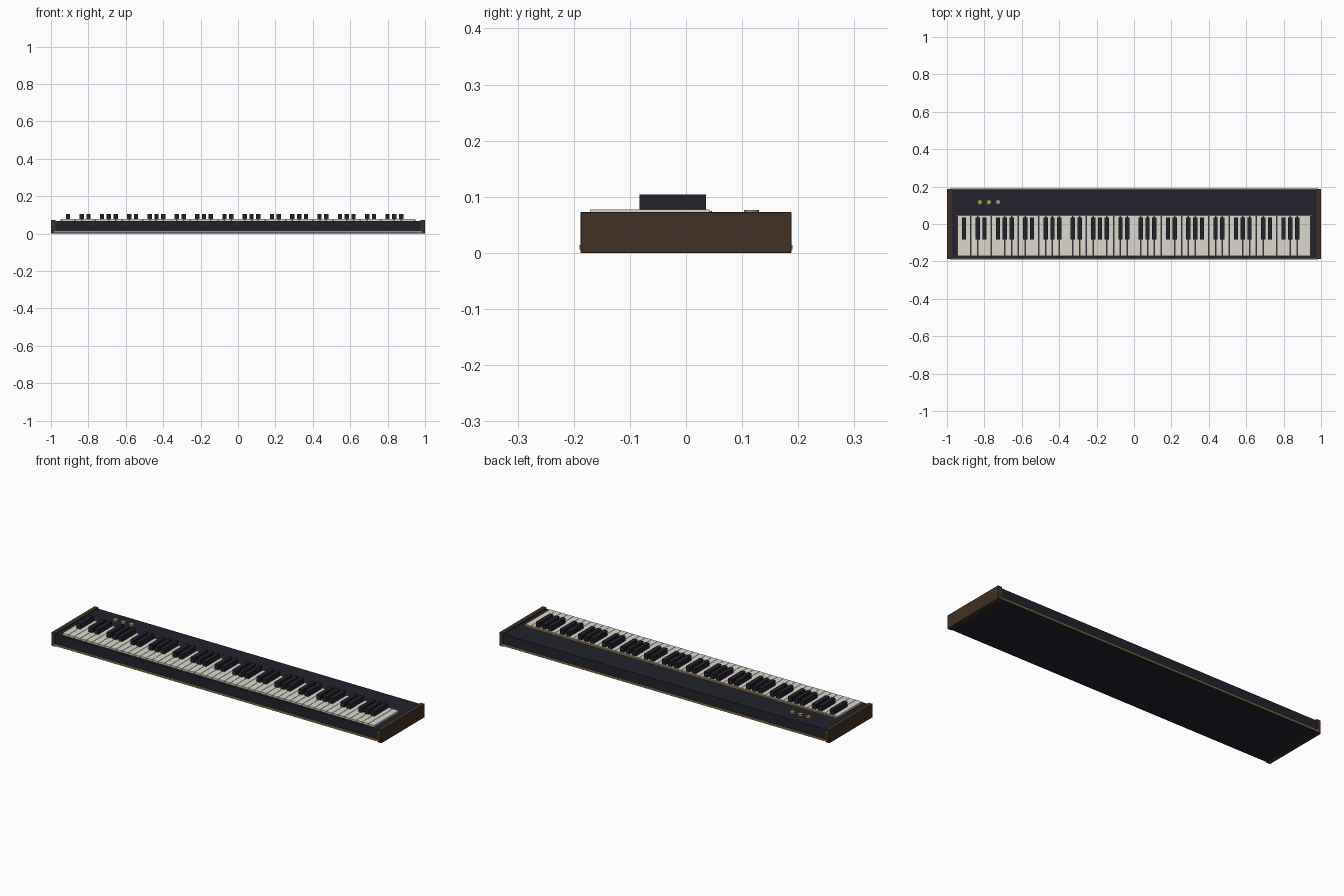
import bpy
import bmesh
from mathutils import Matrix, Vector

cube = bpy.data.objects.get("Cube")
if cube:
    bpy.data.objects.remove(cube, do_unlink=True)


def material(name, rgb):
    m = bpy.data.materials.new(name)
    m.use_nodes = True
    m.diffuse_color = (*rgb, 1)
    m.node_tree.nodes["Principled BSDF"].inputs["Base Color"].default_value = (*rgb, 1)
    return m


NAVY = material("dark navy", (0.016, 0.016, 0.027))
WOOD = material("dark walnut", (0.052, 0.030, 0.018))
IVORY = material("ivory", (0.72, 0.69, 0.62))
BLACK = material("key black", (0.016, 0.016, 0.024))
BRASS = material("brass", (0.45, 0.29, 0.11))


def boxes(name, mat, extents, bevel=0):
    """One object from boxes given as (low corner, high corner)."""
    bm = bmesh.new()
    for lo, hi in extents:
        lo, hi = Vector(lo), Vector(hi)
        size = Matrix.Diagonal((*(hi - lo), 1))
        bmesh.ops.create_cube(bm, size=1, matrix=Matrix.Translation((lo + hi) / 2) @ size)
    mesh = bpy.data.meshes.new(name)
    bm.to_mesh(mesh)
    bm.free()
    mesh.materials.append(mat)
    obj = bpy.data.objects.new(name, mesh)
    bpy.context.collection.objects.link(obj)
    if bevel:
        mod = obj.modifiers.new("soft edges", "BEVEL")
        mod.width, mod.segments = bevel, 1
    return obj


# Case and wooden cheeks
boxes("case", NAVY, [((-0.98, -0.184, 0.002), (0.98, 0.184, 0.067))])
for side, s in (("left", 1), ("right", -1)):
    x0, x1 = sorted((s * 0.975, s))
    boxes(side + "_cheek", WOOD, [((x0, -0.188, 0), (x1, 0.188, 0.073))], 0.001)

# Brass strips along the front, the back and behind the keys
for name, s in (("front_trim", -1), ("back_trim", 1)):
    y0, y1 = sorted((s * 0.183, s * 0.19))
    boxes(name, BRASS, [((-0.985, y0, 0.006), (0.985, y1, 0.014))])
boxes("key_rail", BRASS, [((-0.95, 0.042, 0.066), (0.95, 0.046, 0.075))])

# Keyboard of 52 naturals starting on A, with sharps on the boundaries
COUNT, HALF = 52, 0.945
pitch = 2 * HALF / COUNT
naturals, sharps = [], []
for i in range(COUNT):
    x = -HALF + i * pitch
    naturals.append(((x + 0.001, -0.171, 0.066), (x + pitch - 0.001, 0.042, 0.077)))
    if "ABCDEFG"[i % 7] in "ACDFG" and i < COUNT - 1:
        c = x + pitch
        sharps.append(((c - 0.0115, -0.083, 0.076), (c + 0.0115, 0.036, 0.104)))
boxes("white_keys", IVORY, naturals)
boxes("black_keys", BLACK, sharps)

# Three control knobs
for i in range(3):
    bpy.ops.mesh.primitive_cylinder_add(
        vertices=16, radius=0.0135, depth=0.012, location=(-0.824 + i * 0.0485, 0.117, 0.0705))
    knob = bpy.context.object
    knob.name = f"knob_{i + 1}"
    knob.data.materials.append(BRASS)
    bpy.ops.object.shade_smooth_by_angle()
